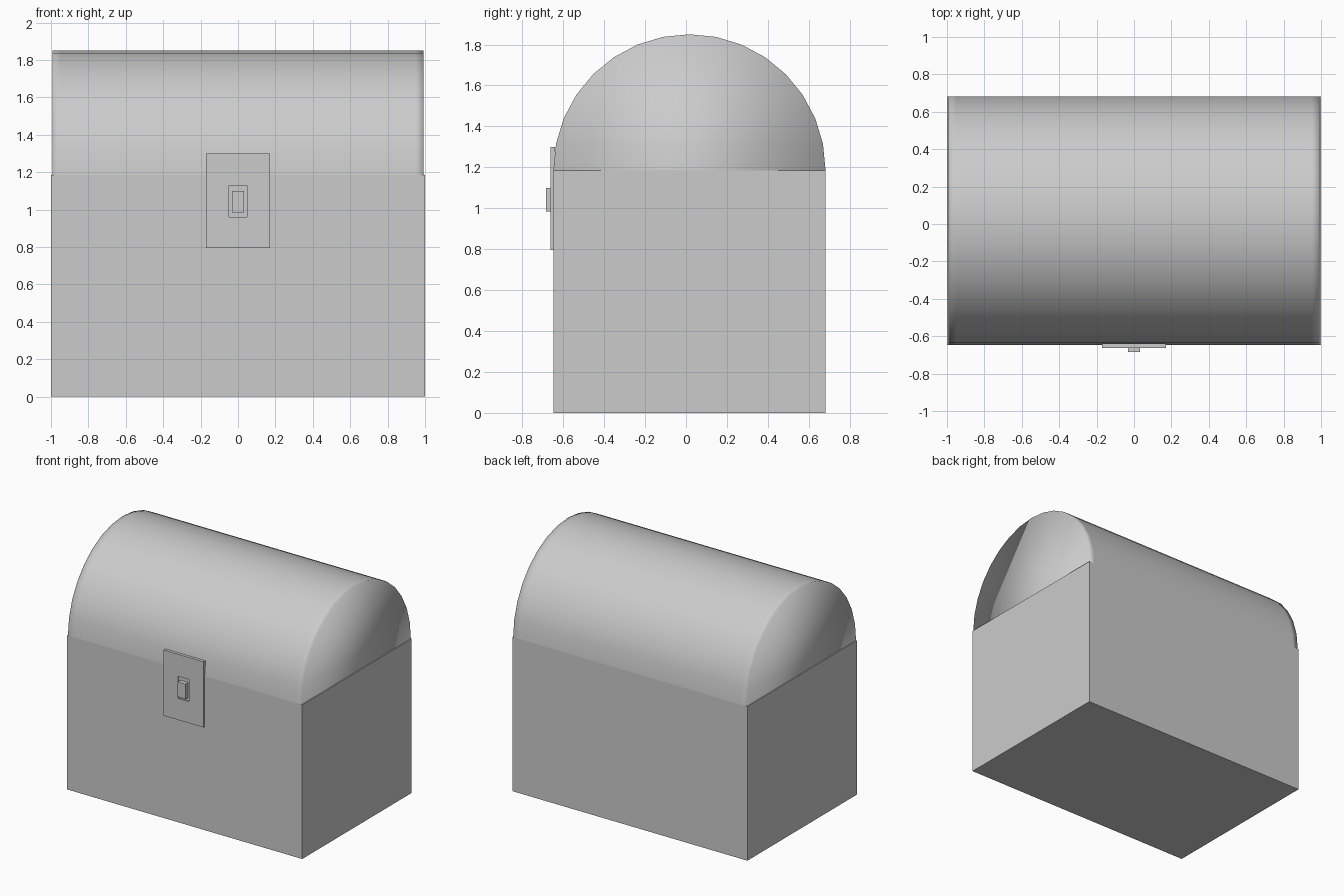
import bpy, bmesh, math

if "Cube" in bpy.data.objects:
    bpy.data.objects.remove(bpy.data.objects["Cube"])

CY = 0.017          # chest centre line in y, the lock takes up the front
HALF_D = 0.665      # half depth, also the lid radius
SEAM = 1.185        # height where lid meets body


def make_object(name, bm, smooth=False):
    bmesh.ops.recalc_face_normals(bm, faces=bm.faces)
    for f in bm.faces:
        f.smooth = smooth
    mesh = bpy.data.meshes.new(name)
    bm.to_mesh(mesh)
    bm.free()
    obj = bpy.data.objects.new(name, mesh)
    bpy.context.collection.objects.link(obj)
    return obj


def box_bm(x0, x1, y0, y1, z0, z1):
    bm = bmesh.new()
    bmesh.ops.create_cube(bm, size=1)
    for v in bm.verts:
        v.co.x = x0 if v.co.x < 0 else x1
        v.co.y = y0 if v.co.y < 0 else y1
        v.co.z = z0 if v.co.z < 0 else z1
    return bm


# Body
make_object("chest_body", box_bm(-1, 1, CY - HALF_D, CY + HALF_D, 0, SEAM))

# Arched lid, smooth shaded with support loops close to the ends
bm = bmesh.new()
SEGMENTS = 16
rings = []
for x in (-0.993, -0.95, 0.95, 0.993):
    rings.append([bm.verts.new((x,
                                CY + HALF_D * math.cos(math.pi * i / SEGMENTS),
                                SEAM + HALF_D * math.sin(math.pi * i / SEGMENTS)))
                  for i in range(SEGMENTS + 1)])
for a, b in zip(rings, rings[1:]):
    for i in range(SEGMENTS):
        bm.faces.new((a[i], a[i + 1], b[i + 1], b[i]))
bm.faces.new(rings[0])
bm.faces.new(rings[-1])
make_object("lid", bm, smooth=True)

# Lock plate with a shallow recess and the latch button rising out of it
bm = box_bm(-0.17, 0.17, -0.662, -0.64, 0.795, 1.30)
face = min(bm.faces, key=lambda f: f.calc_center_median().y)


def step(face, half_w, z0, z1, y):
    """Inset the face to a rectangle, then extrude that to depth y."""
    bmesh.ops.inset_individual(bm, faces=[face], thickness=0.005)
    mid = face.calc_center_median()
    for v in face.verts:
        v.co.x = math.copysign(half_w, v.co.x)
        v.co.z = z0 if v.co.z < mid.z else z1
    new = bmesh.ops.extrude_discrete_faces(bm, faces=[face])["faces"][0]
    for v in new.verts:
        v.co.y = y
    return new


face = step(face, 0.048, 0.96, 1.13, -0.652)
step(face, 0.033, 0.985, 1.10, -0.685)
make_object("lock_plate", bm)
